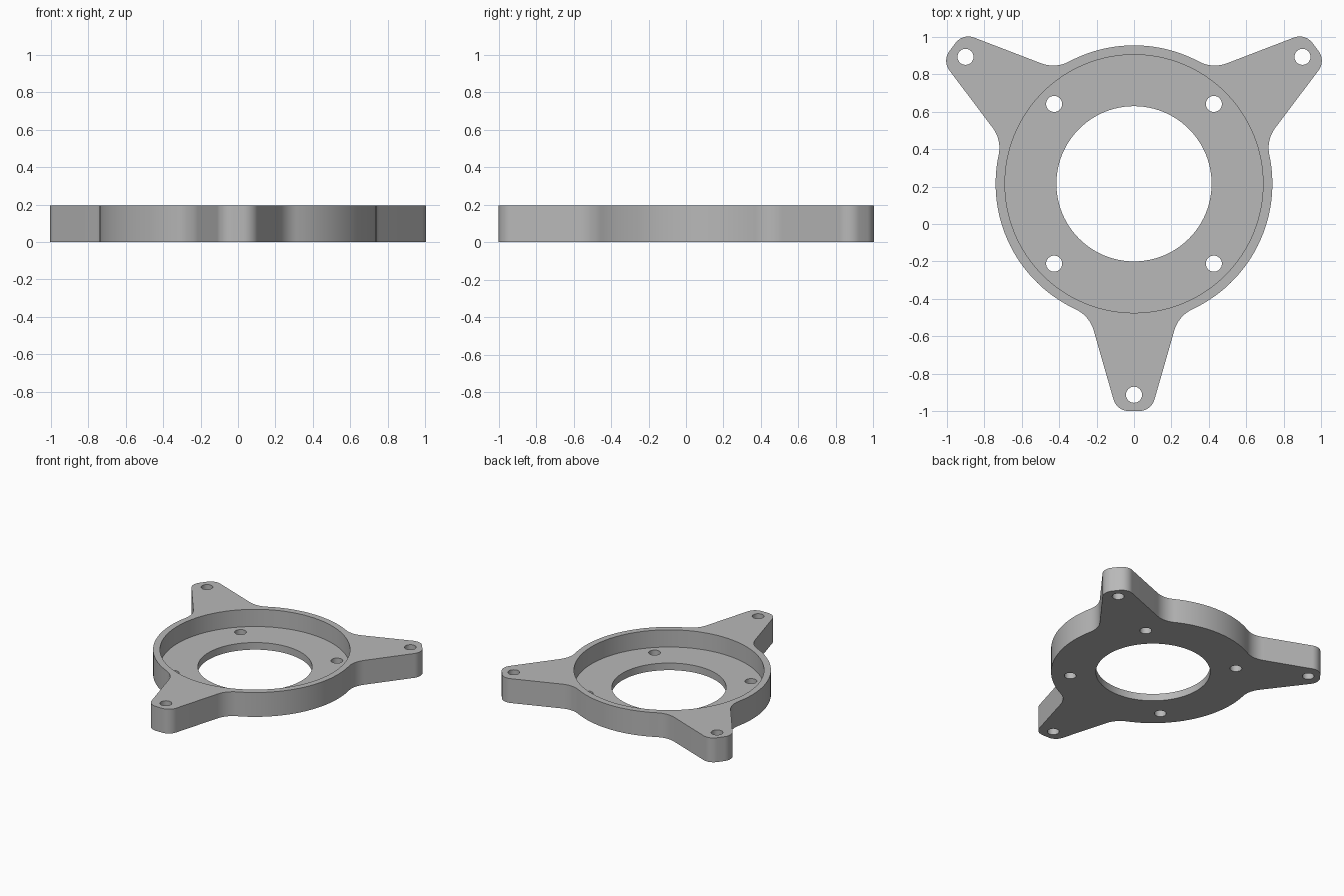
import bpy, bmesh
from math import sin, cos, pi, radians, sqrt, atan2

cube = bpy.data.objects.get("Cube")
if cube:
    bpy.data.objects.remove(cube, do_unlink=True)

CENTRE_Y = 0.215
HEIGHT, FLOOR = 0.195, 0.057
RING_R, RECESS_R, BORE_R, HOLE_R = 0.74, 0.69, 0.415, 0.043
ARM_ANGLES = [radians(a) for a in (-90, 37, 143)]
ARM_LENGTH, TIP_HALF, TAPER = 1.215, 0.092, radians(16)
TIP_R, FILLET_R, HOLE_DIST = 0.085, 0.18, 1.128


def arc(cx, cy, r, start, end, n):
    angles = [start + (end - start) * i / n for i in range(n + 1)]
    return [(cx + r * cos(a), cy + r * sin(a)) for a in angles]


def circle(x, y, r, n):
    return arc(x, y, r, 0, 2 * pi, n)[:-1]


def arm_side():
    """Half an arm as (radial, lateral): rounded tip corner, then fillet into the ring."""
    nx, ny = sin(TAPER), cos(TAPER)
    k = nx * ARM_LENGTH + ny * TIP_HALF
    tx = ARM_LENGTH - TIP_R
    ty = (k - TIP_R - nx * tx) / ny
    d = k + FILLET_R
    s = sqrt((RING_R + FILLET_R) ** 2 - d * d)
    fx, fy = d * nx + s * ny, d * ny - s * nx
    spread, normal = atan2(fy, fx), atan2(ny, nx)
    points = arc(tx, ty, TIP_R, 0, normal, 10)
    points += arc(fx, fy, FILLET_R, normal + pi, spread + pi, 12)
    return points, spread


def plate_outline():
    side, spread = arm_side()
    local = [(r, -l) for r, l in reversed(side)] + side
    points = []
    for i, a in enumerate(ARM_ANGLES):
        points += [(r * cos(a) - l * sin(a), r * sin(a) + l * cos(a)) for r, l in local]
        following = ARM_ANGLES[i + 1] if i < 2 else ARM_ANGLES[0] + 2 * pi
        points += arc(0, 0, RING_R, a + spread, following - spread, 28)[1:-1]
    return points


bm = bmesh.new()


def wall(points, z0, z1):
    """Vertical wall along a closed profile; returns its lower and upper edges."""
    loops = []
    for z in (z0, z1):
        verts = [bm.verts.new((x, y + CENTRE_Y, z)) for x, y in points]
        loops.append([bm.edges.new((v, verts[i - 1])) for i, v in enumerate(verts)])
    bmesh.ops.bridge_loops(bm, edges=loops[0] + loops[1])
    return loops


# Walls: outer outline, recess, bore and screw holes
outer_low, outer_top = wall(plate_outline(), 0, HEIGHT)
recess_low, recess_top = wall(circle(0, 0, RECESS_R, 128), FLOOR, HEIGHT)
bottom, floor, top = list(outer_low), list(recess_low), outer_top + recess_top

low, high = wall(circle(0, 0, BORE_R, 96), 0, FLOOR)
bottom += low
floor += high
for sx in (-1, 1):
    for sy in (-1, 1):
        low, high = wall(circle(sx * 0.427, sy * 0.427, HOLE_R, 32), 0, FLOOR)
        bottom += low
        floor += high
for a in ARM_ANGLES:
    low, high = wall(circle(HOLE_DIST * cos(a), HOLE_DIST * sin(a), HOLE_R, 32), 0, HEIGHT)
    bottom += low
    top += high

# Flat faces: underside, recess floor and top rim
for edges in (bottom, floor, top):
    bmesh.ops.triangle_fill(bm, use_beauty=True, edges=edges, normal=(0, 0, 1))
bmesh.ops.recalc_face_normals(bm, faces=bm.faces[:])

mesh = bpy.data.meshes.new("mounting_plate")
bm.to_mesh(mesh)
bm.free()
plate = bpy.data.objects.new("mounting_plate", mesh)
bpy.context.collection.objects.link(plate)

# Plain grey finish
grey = bpy.data.materials.new("plain grey")
grey.use_nodes = True
colour = (0.48, 0.48, 0.48, 1)
grey.diffuse_color = colour
grey.node_tree.nodes["Principled BSDF"].inputs["Base Color"].default_value = colour
mesh.materials.append(grey)

bpy.ops.object.select_all(action='DESELECT')
plate.select_set(True)
bpy.context.view_layer.objects.active = plate
bpy.ops.object.shade_smooth_by_angle(angle=radians(30))
